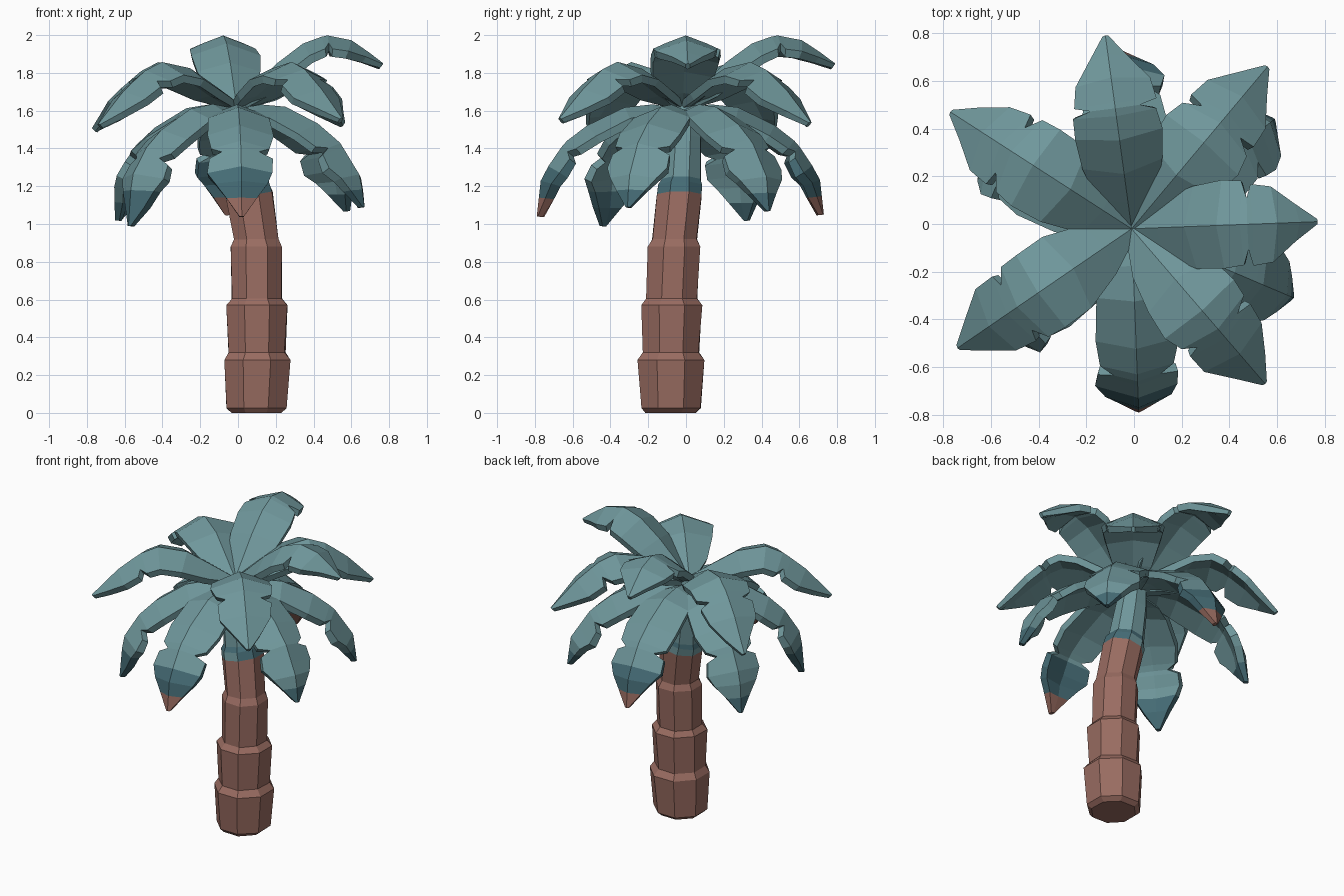
import bpy, bmesh, math, random
from mathutils import Vector

if "Cube" in bpy.data.objects:
    bpy.data.objects.remove(bpy.data.objects["Cube"])

random.seed(4)


def make_mat(name, rgb):
    m = bpy.data.materials.new(name)
    m.diffuse_color = (*rgb, 1)
    m.use_nodes = True
    m.node_tree.nodes["Principled BSDF"].inputs["Base Color"].default_value = m.diffuse_color
    return m


teal = make_mat("leaf_teal", (0.16, 0.31, 0.33))
dark = make_mat("leaf_dark_teal", (0.06, 0.15, 0.18))
brown = make_mat("bark_brown", (0.32, 0.15, 0.12))


def loft(name, rings, mats, pick):
    """Skin closed rings of equal point count, cap both ends, flat shaded."""
    bm = bmesh.new()
    vr = [[bm.verts.new(p) for p in ring] for ring in rings]
    n = len(vr[0])
    for a, b in zip(vr, vr[1:]):
        for i in range(n):
            j = (i + 1) % n
            bm.faces.new((a[i], a[j], b[j], b[i]))
    bm.faces.new(vr[0][::-1])
    bm.faces.new(vr[-1])
    bmesh.ops.recalc_face_normals(bm, faces=bm.faces)
    for f in bm.faces:
        f.material_index = pick(f.calc_center_median())
    me = bpy.data.meshes.new(name)
    bm.to_mesh(me)
    bm.free()
    for m in mats:
        me.materials.append(m)
    ob = bpy.data.objects.new(name, me)
    bpy.context.collection.objects.link(ob)
    return ob


# Trunk: stacked flaring segments, (x, y, z, radius), leaning to the crown
trunk = [
    (0.095, -0.08, 0.00, 0.14), (0.095, -0.08, 0.025, 0.168), (0.10, -0.08, 0.28, 0.185),
    (0.10, -0.08, 0.32, 0.158), (0.10, -0.075, 0.57, 0.168), (0.10, -0.075, 0.605, 0.142),
    (0.098, -0.062, 0.88, 0.145), (0.096, -0.06, 0.92, 0.125), (0.06, -0.035, 1.15, 0.128),
    (0.045, -0.03, 1.20, 0.122), (0.04, -0.025, 1.23, 0.108), (0.01, -0.015, 1.45, 0.10),
    (-0.01, -0.01, 1.62, 0.08)]
rings = []
for k, (x, y, z, r) in enumerate(trunk):
    ring = []
    for i in range(8):
        a = math.tau * (i + 0.5) / 8
        rr = r * (1.02 + random.uniform(-0.03, 0.03))
        lean = 0.22 * max(0, min(1, (z - 0.9) / 0.3))
        ring.append((x + rr * math.cos(a), y + rr * math.sin(a), z + lean * rr * math.cos(a)))
    rings.append(ring)
loft("trunk", rings, [brown, teal, dark],
     lambda c: 0 if c.z < 1.12 else 2 if 1.19 < c.z < 1.25 else 1)

# Frond side profiles: (fraction of reach, ridge height)
RAISED = [(0, 1.64), (0.25, 1.83), (0.40, 1.94), (0.61, 2.0), (0.80, 1.97), (1, 1.85)]
MIDDLE = [(0, 1.65), (0.28, 1.80), (0.43, 1.87), (0.60, 1.85), (0.80, 1.72), (1, 1.52)]
LOWER = [(0, 1.61), (0.30, 1.645), (0.58, 1.565), (0.81, 1.43), (0.97, 1.25), (1, 1.04)]

# Blade outlines: (fraction of length, half width, ridge thickness), with notches
UPPER_BLADE = [(0, 0.04, .04), (0.15, 0.125, .05), (0.32, 0.175, .05), (0.50, 0.19, .05),
               (0.61, 0.175, .05), (0.645, 0.11, .05), (0.67, 0.17, .05),
               (0.78, 0.155, .05), (0.90, 0.08, .045), (1, 0.012, .03)]
LOWER_BLADE = [(0, 0.04, .04), (0.14, 0.125, .05), (0.28, 0.16, .05), (0.48, 0.175, .05),
               (0.60, 0.16, .05), (0.64, 0.10, .05), (0.665, 0.165, .05), (0.75, 0.175, .06),
               (0.83, 0.14, .06), (0.91, 0.08, .055), (1, 0.012, .03)]
CROWN = Vector((-0.01, -0.02))


def sample(pts, s):
    lens = [(b - a).length for a, b in zip(pts, pts[1:])]
    d = max(0, min(1, s)) * sum(lens)
    for a, b, l in zip(pts, pts[1:], lens):
        if d <= l:
            return a.lerp(b, d / l)
        d -= l
    return pts[-1]


def frond(name, tip, profile, blade, mats=(teal, teal, teal)):
    out = Vector(tip[:2]) - CROWN
    reach = out.length
    out.normalize()
    side = Vector((-out.y, out.x, 0))
    path = [Vector((f * reach, z)) for f, z in profile]
    path[-1].y = tip[2]
    rings = []
    for s, w, t in blade:
        p = sample(path, s)
        d = (sample(path, s + 0.07) - sample(path, s - 0.07)).normalized()
        up = Vector((-d.y * out.x, -d.y * out.y, d.x))
        c = Vector((CROWN.x + out.x * p.x, CROWN.y + out.y * p.x, p.y))
        wl, wr = (w * random.uniform(0.95, 1.05) for _ in range(2))
        droop, edge = 0.38, 0.85 * t
        rings.append([c - side * wl - up * droop * wl, c,
                      c + side * wr - up * droop * wr,
                      c + side * wr * 0.94 - up * (droop * wr + edge),
                      c - up * t * 1.3,
                      c - side * wl * 0.94 - up * (droop * wl + edge)])
    loft(name, rings, mats, lambda c: 2 if c.z < 1.15 else int(c.z < 1.3))


# Upper crown: two raised fronds and four arching ones
frond("raised_frond_right", (0.77, 0.01, 1.85), RAISED, UPPER_BLADE)
frond("raised_frond_back", (-0.12, 0.79, 1.85), RAISED, UPPER_BLADE)
for name, tip in {"back_left": (-0.77, 0.47, 1.51), "front_left": (-0.74, -0.52, 1.53),
                  "back_right": (0.56, 0.66, 1.54), "front_right": (0.55, -0.67, 1.56)}.items():
    frond("arching_frond_" + name, tip, MIDDLE, UPPER_BLADE)

# Lower crown: six hanging fronds, front and back ones with dark, brown-ended tips
for name, tip in {"front": (0.02, -0.79, 1.04), "back": (-0.06, 0.73, 1.05)}.items():
    frond("hanging_frond_" + name, tip, LOWER, LOWER_BLADE, (teal, dark, brown))
for name, tip in {"front_right": (0.67, -0.31, 1.09), "back_right": (0.59, 0.44, 1.07),
                  "front_left": (-0.58, -0.45, 0.99), "back_left": (-0.65, 0.33, 1.02)}.items():
    frond("hanging_frond_" + name, tip, LOWER, LOWER_BLADE, (teal, teal, dark))
